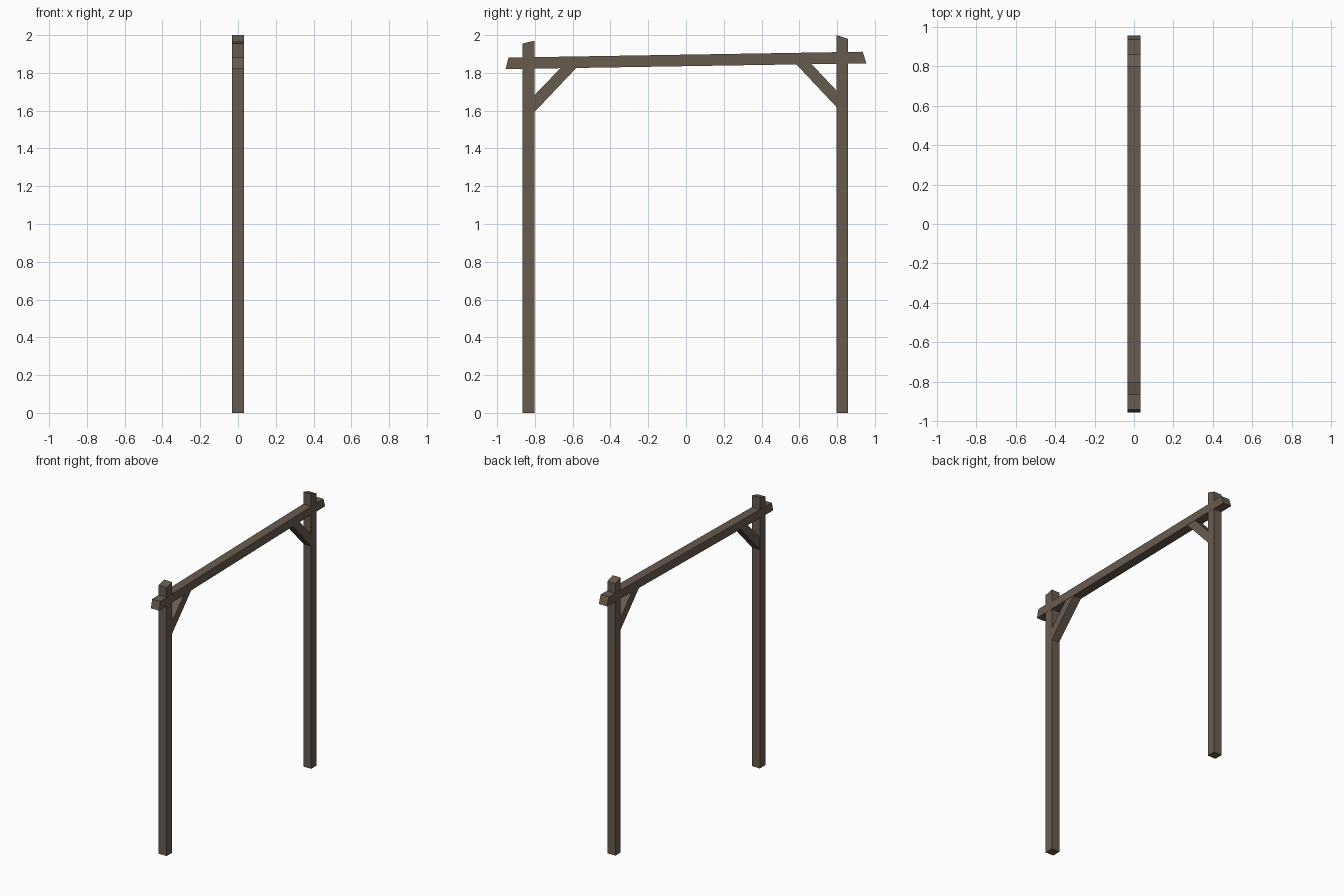
import bpy, bmesh

if "Cube" in bpy.data.objects:
    bpy.data.objects.remove(bpy.data.objects["Cube"])

wood = bpy.data.materials.new("weathered_brown_wood")
wood.diffuse_color = (0.14, 0.105, 0.078, 1)
wood.use_nodes = True
wood.node_tree.nodes["Principled BSDF"].inputs["Base Color"].default_value = wood.diffuse_color


def timber(name, profile, half_width):
    """Extrude a y-z side profile symmetrically along x."""
    bm = bmesh.new()
    face = bm.faces.new([bm.verts.new((-half_width, y, z)) for y, z in profile])
    ext = bmesh.ops.extrude_face_region(bm, geom=[face])
    moved = [v for v in ext["geom"] if isinstance(v, bmesh.types.BMVert)]
    bmesh.ops.translate(bm, verts=moved, vec=(2 * half_width, 0, 0))
    bmesh.ops.recalc_face_normals(bm, faces=bm.faces)
    mesh = bpy.data.meshes.new(name)
    bm.to_mesh(mesh)
    bm.free()
    mesh.materials.append(wood)
    obj = bpy.data.objects.new(name, mesh)
    bpy.context.collection.objects.link(obj)
    return obj


# Upright posts with slanted tops
timber("left_post", [(-0.866, 0), (-0.803, 0), (-0.803, 1.97), (-0.866, 1.955)], 0.032)
timber("right_post", [(0.796, 0), (0.858, 0), (0.858, 1.98), (0.796, 2.0)], 0.032)

# Slightly tilted cross beam with angled ends
timber("cross_beam", [(-0.955, 1.82), (0.955, 1.851), (0.935, 1.912), (-0.94, 1.881)], 0.033)

# Diagonal corner braces, ends sunk into post and beam
timber("left_brace", [(-0.82, 1.574), (-0.563, 1.845), (-0.645, 1.845), (-0.82, 1.664)], 0.031)
timber("right_brace", [(0.812, 1.603), (0.812, 1.69), (0.652, 1.86), (0.57, 1.86)], 0.031)
